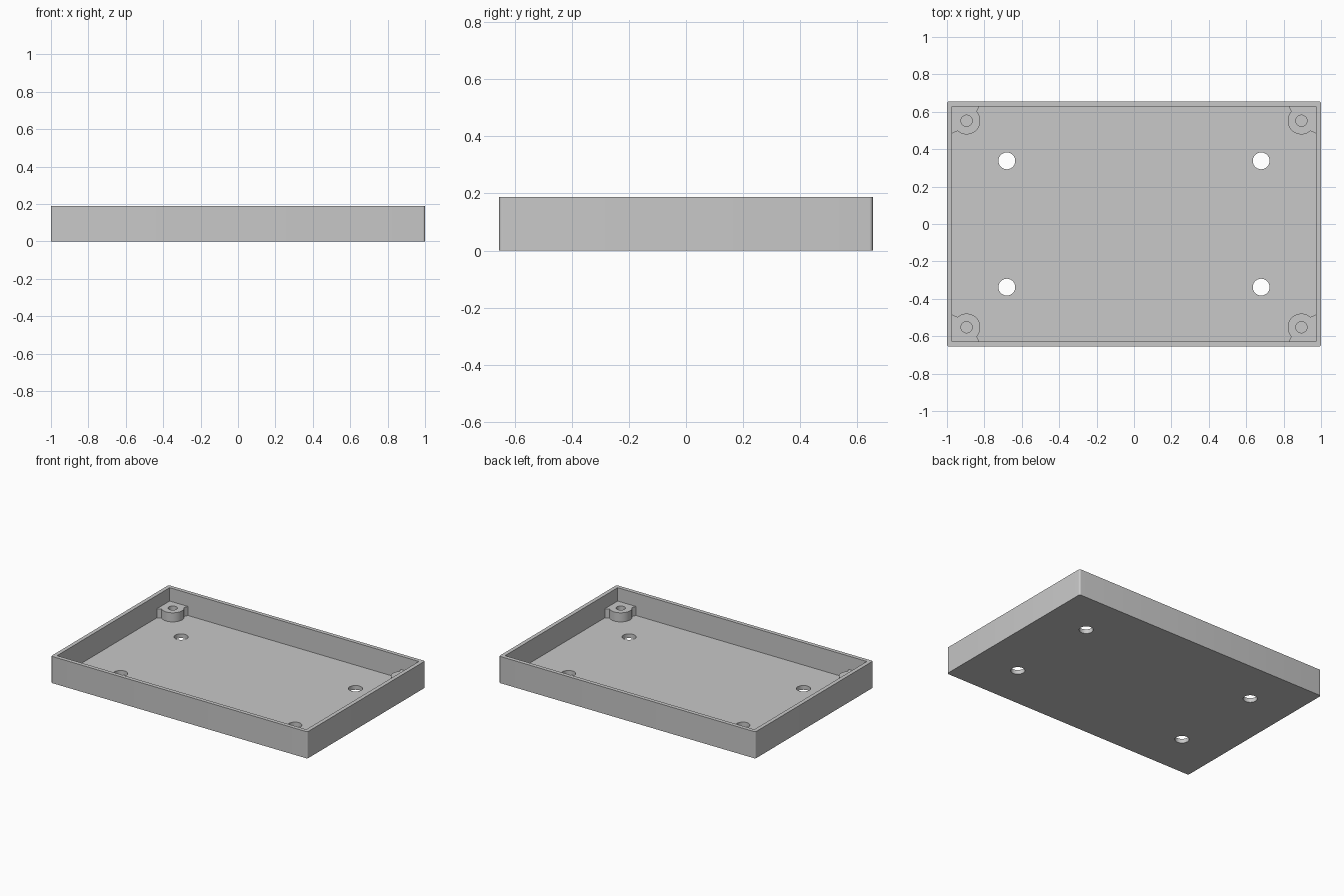
import bpy
import bmesh
from math import cos, sin, radians, pi

if "Cube" in bpy.data.objects:
    bpy.data.objects.remove(bpy.data.objects["Cube"], do_unlink=True)

HALF_X, HALF_Y, HEIGHT = 1.0, 0.655, 0.188
WALL, FLOOR, BOSS_TOP = 0.028, 0.03, 0.094
CORNER = 0.012
SIGNS = [(sx, sy) for sx in (-1, 1) for sy in (-1, 1)]

grey = bpy.data.materials.new("plain grey")
grey.use_nodes = True
colour = (0.58, 0.58, 0.58, 1)
grey.diffuse_color = colour
grey.node_tree.nodes["Principled BSDF"].inputs["Base Color"].default_value = colour


def prism(name, outline, z0, z1):
    """Extrude a closed outline from z0 to z1."""
    bm = bmesh.new()
    face = bm.faces.new([bm.verts.new((x, y, z0)) for x, y in outline])
    top = bmesh.ops.extrude_face_region(bm, geom=[face])["geom"]
    verts = [v for v in top if isinstance(v, bmesh.types.BMVert)]
    bmesh.ops.translate(bm, verts=verts, vec=(0, 0, z1 - z0))
    bmesh.ops.recalc_face_normals(bm, faces=bm.faces)
    mesh = bpy.data.meshes.new(name)
    bm.to_mesh(mesh)
    bm.free()
    mesh.materials.append(grey)
    obj = bpy.data.objects.new(name, mesh)
    bpy.context.collection.objects.link(obj)
    return obj


def rectangle(hx, hy):
    return [(-hx, -hy), (hx, -hy), (hx, hy), (-hx, hy)]


def rounded_rectangle(hx, hy, r, steps=6):
    points = []
    for i, (sx, sy) in enumerate([(1, 1), (-1, 1), (-1, -1), (1, -1)]):
        for k in range(steps + 1):
            a = (i + k / steps) * pi / 2
            points.append((sx * (hx - r) + r * cos(a), sy * (hy - r) + r * sin(a)))
    return points


def circle(cx, cy, r, n=40):
    return [(cx + r * cos(2 * pi * k / n), cy + r * sin(2 * pi * k / n)) for k in range(n)]


def boss_outline(cx, cy, sx, sy):
    """Round pillar with flared necks that run into both walls."""
    neck = [(0.09, -0.073), (0.077, -0.068), (0.066, -0.062), (0.056, -0.058)]
    arc = [(0.073 * cos(a), 0.073 * sin(a))
           for a in (radians(-48 - 174 * k / 30) for k in range(31))]
    points = [(0.09, 0.09)] + neck + arc + [(v, u) for u, v in reversed(neck)]
    return [(cx + sx * u, cy + sy * v) for u, v in points]


def combine(target, tool, operation):
    """Apply a boolean and discard the tool."""
    tool.hide_render = True
    mod = target.modifiers.new(operation, "BOOLEAN")
    mod.operation = operation
    mod.solver = "EXACT"
    mod.object = tool
    bpy.context.view_layer.objects.active = target
    bpy.ops.object.modifier_apply(modifier=mod.name)
    bpy.data.objects.remove(tool, do_unlink=True)


# Open tray
tray = prism("tray", rounded_rectangle(HALF_X, HALF_Y, CORNER), 0, HEIGHT)
cavity = prism("cavity", rectangle(HALF_X - WALL, HALF_Y - WALL), FLOOR, HEIGHT + 0.1)
combine(tray, cavity, "DIFFERENCE")

for sx, sy in SIGNS:
    # Corner screw boss with blind hole
    cx, cy = sx * 0.895, sy * 0.552
    combine(tray, prism("boss", boss_outline(cx, cy, sx, sy), FLOOR / 2, BOSS_TOP), "UNION")
    combine(tray, prism("screw_hole", circle(cx, cy, 0.03), FLOOR, HEIGHT), "DIFFERENCE")
    # Mounting hole through the floor
    hole = prism("mounting_hole", circle(sx * 0.68, sy * 0.3375, 0.045), -0.1, 0.1)
    combine(tray, hole, "DIFFERENCE")

# Smooth curved walls, sharp edges
bpy.ops.object.select_all(action="DESELECT")
tray.select_set(True)
bpy.context.view_layer.objects.active = tray
bpy.ops.object.shade_smooth_by_angle(angle=radians(30))
